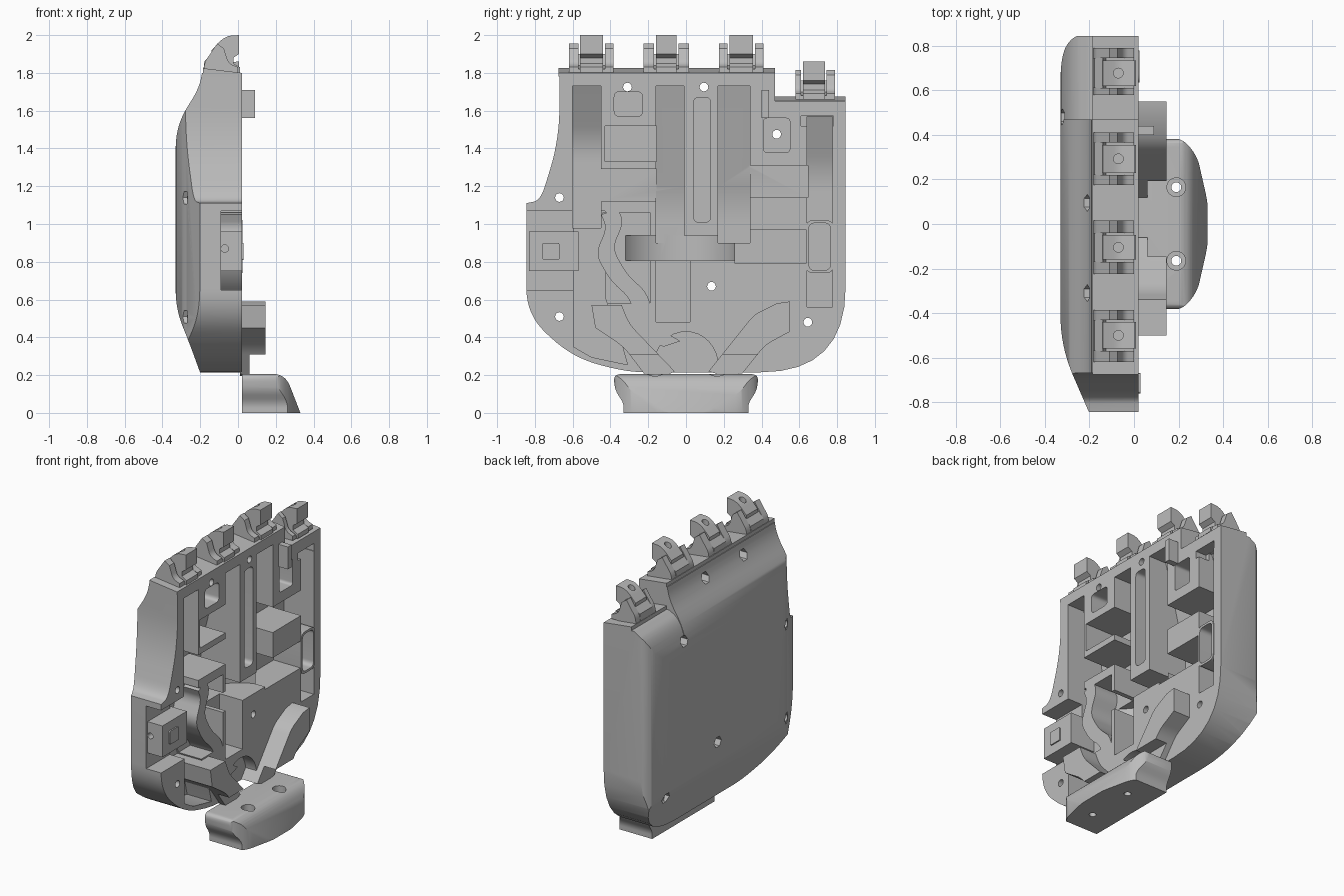
import bpy, bmesh, math
from mathutils import Vector

start = bpy.data.objects.get("Cube")
if start:
    bpy.data.objects.remove(start, do_unlink=True)

grey = bpy.data.materials.new("plain_grey")
grey.use_nodes = True
GREY = (0.5, 0.5, 0.5, 1)
grey.diffuse_color = GREY
grey.node_tree.nodes["Principled BSDF"].inputs["Base Color"].default_value = GREY
parts = []


def soften(points, steps=8):
    """Round each corner that carries a third value, the tangent length."""
    out = []
    n = len(points)
    for i, p in enumerate(points):
        c = Vector(p[:2])
        d = p[2] if len(p) > 2 else 0
        if not d:
            out.append(c)
            continue
        back = Vector(points[i - 1][:2]) - c
        ahead = Vector(points[(i + 1) % n][:2]) - c
        a = c + back.normalized() * min(d, 0.49 * back.length)
        b = c + ahead.normalized() * min(d, 0.49 * ahead.length)
        for k in range(steps + 1):
            t = k / steps
            out.append(a * (1 - t) ** 2 + c * 2 * t * (1 - t) + b * t * t)
    return out


def prism(name, axis, points, lo, hi):
    """Extrude a profile along x (y,z points), y (x,z points) or z (x,y points)."""
    place = {"x": lambda p, h: (h, p[0], p[1]),
             "y": lambda p, h: (p[0], h, p[1]),
             "z": lambda p, h: (p[0], p[1], h)}[axis]
    bm = bmesh.new()
    profile = soften(points)
    rings = [[bm.verts.new(place(p, h)) for p in profile] for h in (lo, hi)]
    bm.faces.new(rings[0])
    bm.faces.new(rings[1][::-1])
    for i in range(len(profile)):
        j = (i + 1) % len(profile)
        bm.faces.new((rings[0][i], rings[0][j], rings[1][j], rings[1][i]))
    bmesh.ops.recalc_face_normals(bm, faces=bm.faces)
    mesh = bpy.data.meshes.new(name)
    bm.to_mesh(mesh)
    bm.free()
    mesh.materials.append(grey)
    obj = bpy.data.objects.new(name, mesh)
    bpy.context.scene.collection.objects.link(obj)
    return obj


def rect(u0, u1, v0, v1, r=0):
    return [(u0, v0, r), (u1, v0, r), (u1, v1, r), (u0, v1, r)]


def disc(u, v, ru, rv=None, n=24):
    rv = rv or ru
    return [(u + ru * math.cos(math.tau * i / n), v + rv * math.sin(math.tau * i / n))
            for i in range(n)]


def combine(obj, tool, operation="DIFFERENCE"):
    mod = obj.modifiers.new("shape", "BOOLEAN")
    mod.operation = operation
    mod.solver = "EXACT"
    mod.object = tool
    bpy.context.view_layer.objects.active = obj
    bpy.ops.object.modifier_apply(modifier=mod.name)
    bpy.data.objects.remove(tool, do_unlink=True)


def keep(obj):
    parts.append(obj)
    return obj


FACE = 0.02

# Palm shell: three profiles intersected
palm = keep(prism("palm_shell", "x", [
    (-0.67, 1.8), (-0.67, 1.45, 0.2), (-0.77, 1.125, 0.08), (-0.845, 1.11),
    (-0.845, 0.52, 0.14), (-0.6, 0.29, 0.16), (-0.3, 0.215, 0.1),
    (0.845, 0.215, 0.45), (0.845, 1.65), (0.47, 1.65), (0.47, 1.8)], -0.4, FACE))
combine(palm, prism("side_profile", "y", [
    (0.1, 0.19), (-0.192, 0.19), (-0.25, 0.35, 0.08), (-0.33, 0.55, 0.1),
    (-0.33, 1.52, 0.12), (-0.205, 1.72, 0.08), (-0.185, 1.83), (0.1, 1.83)], -1, 1), "INTERSECT")
combine(palm, prism("top_profile", "z", [
    (0.1, -0.85), (-0.2, -0.85), (-0.33, -0.55, 0.14), (-0.33, 0.76, 0.12),
    (-0.27, 0.85, 0.05), (0.1, 0.85)], 0, 2.1), "INTERSECT")
combine(palm, prism("small_finger_ramp", "y", [
    (-0.4, 1.4), (-0.34, 1.4), (-0.29, 1.6, 0.1), (-0.19, 1.66), (-0.19, 1.8),
    (-0.4, 1.8)], 0.47, 1))

# Finger channels whose floors rise toward the top: y, z, height of the bend, floors
for y0, y1, z0, z1, bend, floor, top in (
        (-0.6, -0.45, 0.98, 1.73, 1.43, -0.25, -0.1),
        (-0.16, -0.01, 0.9, 1.73, 1.1, -0.27, -0.11),
        (0.17, 0.34, 0.9, 1.73, 1.1, -0.27, -0.11),
        (0.64, 0.775, 0.56, 1.57, 1.27, -0.2, -0.08)):
    combine(palm, prism("channel", "y", [
        (0.1, z0), (floor, z0), (floor, bend, 0.1), (top, z1), (0.1, z1)], y0, y1))

# Straight pockets: y range, z range, floor, corner rounding
for y0, y1, z0, z1, floor, r in (
        (-0.43, -0.155, 1.33, 1.52, -0.25, 0),
        (-0.46, -0.155, 1.12, 1.29, -0.25, 0),
        (-0.38, -0.23, 1.57, 1.7, -0.1, 0.03),
        (0.04, 0.13, 1.01, 1.67, -0.2, 0.03),
        (-0.16, 0.02, 0.48, 0.83, -0.15, 0),
        (0.26, 0.645, 0.79, 0.97, -0.18, 0),
        (0.335, 0.645, 1.14, 1.31, -0.22, 0),
        (0.41, 0.55, 1.38, 1.56, -0.15, 0.02),
        (0.61, 0.78, 1.52, 1.571, -0.06, 0),
        (-0.9, -0.43, 0.65, 1.07, -0.09, 0),
        (-0.44, -0.19, 0.58, 1.06, -0.15, 0)):
    combine(palm, prism("pocket", "x", rect(y0, y1, z0, z1, r), floor, 0.1))

# Hollow beside the front guide
combine(palm, prism("front_hollow", "x", [
    (-0.595, 0.35), (-0.5, 0.295), (-0.31, 0.255), (-0.35, 0.4), (-0.425, 0.6),
    (-0.425, 1.05), (-0.595, 1.05)], -0.16, 0.1))

# Pulley recess and wrist arch
combine(palm, prism("pulley_recess", "z", disc(FACE, -0.055, 0.295, 0.325, 48), 0.807, 0.938))
combine(palm, prism("wrist_arch", "x", disc(0, 0.25, 0.17, 0.18, 32), -0.06, 0.1))

# Screw holes with hexagonal nut seats on the back
for y, z in ((-0.67, 1.14), (-0.67, 0.51), (-0.31, 1.725), (0.095, 1.725),
             (0.48, 1.475), (0.135, 0.67), (0.645, 0.48)):
    combine(palm, prism("screw_hole", "x", disc(y, z, 0.023, n=16), -0.5, 0.2))
    seat = -0.15 if z > 1.7 else -0.27
    combine(palm, prism("nut_seat", "x", disc(y, z, 0.038, n=6), -0.5, seat))

# Connector block in the side slot, with its button
connector = keep(prism("connector_block", "x", rect(-0.83, -0.57, 0.75, 0.96), -0.17, FACE))
combine(connector, prism("connector_hole", "y", disc(-0.07, 0.87, 0.02, n=16), -0.9, -0.78))
keep(prism("connector_button", "x", rect(-0.76, -0.67, 0.81, 0.9, 0.01), 0.01, 0.029))

# Wavy cable wall
wave = [(-0.45, 1.05), (-0.42, 0.98, 0.05), (-0.48, 0.84, 0.06), (-0.4, 0.7, 0.06),
        (-0.3, 0.61, 0.05), (-0.24, 0.42, 0.05), (-0.12, 0.35)]
keep(prism("cable_wall", "x", wave + [(p[0] + 0.09, p[1] + 0.03) + tuple(p[2:])
                                      for p in reversed(wave)], -0.17, 0.02))

# Raised tendon guides at the wrist
guides = {
    "front_tendon_guide": [(-0.5, 0.57), (-0.34, 0.57), (-0.3, 0.47, 0.05), (-0.06, 0.22),
                           (-0.11, 0.195), (-0.22, 0.205), (-0.33, 0.35, 0.05), (-0.48, 0.45)],
    "rear_tendon_guide": [(0.36, 0.52, 0.04), (0.48, 0.58), (0.55, 0.59), (0.55, 0.43),
                          (0.42, 0.36, 0.04), (0.3, 0.21), (0.2, 0.195), (0.12, 0.22)]}
for name, outline in guides.items():
    guide = keep(prism(name, "x", outline, -0.2, 0.3))
    combine(guide, prism("guide_step", "y", [
        (-0.17, 0.218), (0.01, 0.218), (0.01, 0.19), (0.06, 0.19), (0.06, 0.31),
        (0.145, 0.31), (0.145, 0.7), (-0.17, 0.7)], -1, 1), "INTERSECT")

# Rounded frame in the outer channel and small cable hook
frame = keep(prism("channel_frame", "x", rect(0.635, 0.78, 0.74, 1.02, 0.04), -0.2, 0.025))
combine(frame, prism("frame_opening", "x", rect(0.65, 0.765, 0.755, 1.005, 0.035), -0.1, 0.1))
keep(prism("cable_hook", "x", rect(0.4, 0.44, 1.56, 1.71), -0.03, 0.09))

# Sloped ledges under the knuckles
for name, y0, y1, z in (("long_ledge", -0.675, 0.47, 1.8), ("short_ledge", 0.47, 0.845, 1.65)):
    keep(prism(name, "y", [(-0.186, z - 0.02), (-0.186, z + 0.025), (FACE, z),
                           (FACE, z - 0.02)], y0, y1))

# Knuckles: two curved cheeks around a taller hinge post, on a low saddle
cheek = [(-0.185, 0), (-0.175, 0.06, 0.02), (-0.11, 0.155), (-0.075, 0.13),
         (-0.05, 0.05, 0.03), (0, 0.03), (0, 0)]
post = [(-0.15, 0), (-0.14, 0.12), (-0.07, 0.195, 0.06), (0.005, 0.2),
        (0.005, 0.1), (-0.025, 0.08), (-0.025, 0.05), (0.01, 0.03), (0.01, 0)]
saddle = [(-0.185, 0), (-0.178, 0.06), (-0.14, 0.1), (-0.125, 0.04), (0, 0.02), (0, 0)]
for finger, y0, y1, p0, p1, base in (
        ("index", -0.62, -0.385, -0.56, -0.44, 1.8),
        ("middle", -0.225, 0.015, -0.16, -0.05, 1.8),
        ("ring", 0.175, 0.41, 0.23, 0.355, 1.8),
        ("little", 0.58, 0.79, 0.62, 0.735, 1.66)):
    raised = lambda pts: [(p[0], p[1] + base) + tuple(p[2:]) for p in pts]
    keep(prism(finger + "_front_cheek", "y", raised(cheek), y0, p0 - 0.01))
    keep(prism(finger + "_rear_cheek", "y", raised(cheek), p1 + 0.01, y1))
    keep(prism(finger + "_saddle", "y", raised(saddle), p0 - 0.01, p1 + 0.01))
    hinge = keep(prism(finger + "_hinge_post", "y", raised(post), p0, p1))
    combine(hinge, prism("tendon_hole", "z", disc(-0.07, (p0 + p1) / 2, 0.022, n=16),
                         base + 0.08, base + 0.4))

# Wrist block
wrist = keep(prism("wrist_block", "x", [
    (-0.33, 0), (-0.33, 0.05, 0.03), (-0.375, 0.12, 0.03), (-0.385, 0.205, 0.04),
    (0.385, 0.205, 0.04), (0.375, 0.12, 0.03), (0.33, 0.05, 0.03), (0.33, 0)], FACE, 0.4))
combine(wrist, prism("wrist_side", "y", [
    (-0.1, -0.1), (0.369, -0.1), (0.25, 0.207, 0.07), (-0.1, 0.207)], -1, 1), "INTERSECT")
combine(wrist, prism("wrist_plan", "z", [
    (-0.1, -0.39), (0.22, -0.385, 0.05), (0.285, -0.3, 0.04), (0.335, -0.08, 0.07),
    (0.335, 0.08, 0.07), (0.285, 0.3, 0.04), (0.22, 0.385, 0.05), (-0.1, 0.39)],
    -0.2, 0.4), "INTERSECT")
for y in (-0.165, 0.165):
    combine(wrist, prism("wrist_bore", "z", disc(0.19, y, 0.022, n=16), -0.1, 0.3))
    combine(wrist, prism("wrist_seat", "z", disc(0.19, y, 0.042), 0.15, 0.3))

# Smooth the curved faces, keep the edges sharp
bpy.ops.object.select_all(action="DESELECT")
for obj in parts:
    obj.select_set(True)
bpy.context.view_layer.objects.active = palm
bpy.ops.object.shade_smooth_by_angle(angle=math.radians(30))
